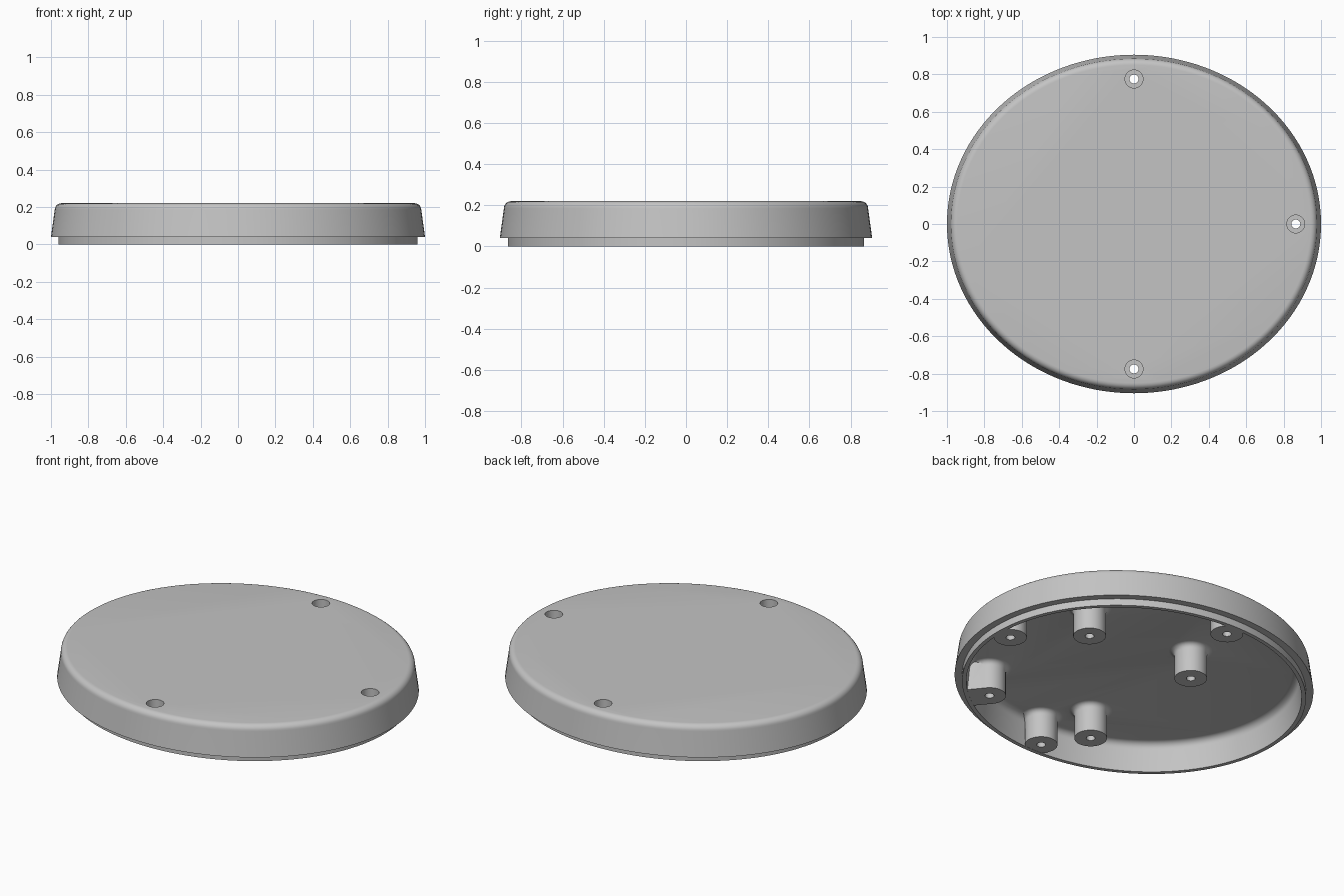
import bpy, bmesh, math
from mathutils import Vector

cube = bpy.data.objects.get("Cube")
if cube:
    bpy.data.objects.remove(cube, do_unlink=True)

HALF_X, HALF_Y = 1.0, 0.905
FLOOR, BOSS_END = 0.17, 0.001
BOSS_R, BORE_R, HEAD_R = 0.088, 0.024, 0.048

grey = bpy.data.materials.new("plain grey")
grey.use_nodes = True
grey.diffuse_color = (0.55, 0.55, 0.55, 1)
grey.node_tree.nodes["Principled BSDF"].inputs["Base Color"].default_value = grey.diffuse_color


def loft(name, rings, segments, centre=(0, 0)):
    """Closed solid through stacked ellipses given as (rx, ry, z), bottom to top."""
    bm = bmesh.new()
    loops = []
    for rx, ry, z in rings:
        angles = [math.tau * i / segments for i in range(segments)]
        loops.append([bm.verts.new((centre[0] + rx * math.cos(t),
                                    centre[1] + ry * math.sin(t), z)) for t in angles])
    for low, high in zip(loops, loops[1:]):
        for i in range(segments):
            j = (i + 1) % segments
            bm.faces.new((low[i], low[j], high[j], high[i]))
    bm.faces.new(loops[0][::-1])
    bm.faces.new(loops[-1])
    bmesh.ops.recalc_face_normals(bm, faces=bm.faces[:])
    return make(name, bm)


def make(name, bm):
    mesh = bpy.data.meshes.new(name)
    bm.to_mesh(mesh)
    bm.free()
    mesh.materials.append(grey)
    obj = bpy.data.objects.new(name, mesh)
    bpy.context.collection.objects.link(obj)
    return obj


def oval(name, profile):
    """Oval solid from (inset, z) points."""
    return loft(name, [(HALF_X - d, HALF_Y - d, z) for d, z in profile], 128)


def post(name, centre, profile):
    """Round solid from (radius, z) points."""
    return loft(name, [(r, r, z) for r, z in profile], 32, centre)


def subtract(target, cutter):
    mod = target.modifiers.new("cut", "BOOLEAN")
    mod.operation, mod.solver, mod.object = "DIFFERENCE", "EXACT", cutter
    bpy.context.view_layer.objects.active = target
    bpy.ops.object.modifier_apply(modifier=mod.name)
    bpy.data.objects.remove(cutter, do_unlink=True)


def fillet(inset, z, size_d, size_z, steps=6):
    """Rounded corner from a wall point, turning inward and up."""
    arc = [math.pi / 2 * i / steps for i in range(steps + 1)]
    return [(inset + size_d * (1 - math.cos(t)), z + size_z * math.sin(t)) for t in arc]


# Drafted outer body with a stepped lip underneath
cover = oval("cover", [(0.04, 0), (0.04, 0.04), (0, 0.04)] + fillet(0.02, 0.185, 0.035, 0.035))

# Hollow inside, rounded where wall meets floor
cavity = oval("cavity", [(0.063, -0.03), (0.063, 0)] + fillet(0.075, FLOOR - 0.04, 0.04, 0.04))

screws = [(0, 0.775), (0, -0.775), (0.865, 0)]
standoffs = [(x, y) for x in (-0.158, 0.55) for y in (0.285, -0.55)]

# Bosses with flared roots are left standing in the hollow
flare = [(2 * BOSS_R + 0.03 - r, z) for r, z in
         [(BOSS_R + 0.03 - d, z) for d, z in fillet(0, FLOOR - 0.03, 0.03, 0.03)]]
root = [(BOSS_R + 0.03 * (1 - math.cos(t)), FLOOR - 0.03 + 0.03 * math.sin(t))
        for t in [math.pi / 2 * i / 5 for i in range(6)]]
for spot in screws + standoffs:
    subtract(cavity, post("boss", spot, [(BOSS_R, BOSS_END)] + root + [(BOSS_R + 0.03, FLOOR + 0.03)]))

# The corner standoff is tied to the wall by a web
corner = Vector((0.55, -0.55))
out = Vector((corner.x / HALF_X ** 2, corner.y / HALF_Y ** 2)).normalized()
bm = bmesh.new()
bmesh.ops.create_cube(bm, size=1)
length, height = 0.2, FLOOR + 0.03 - BOSS_END
bmesh.ops.scale(bm, verts=bm.verts[:], vec=(length, 2 * BOSS_R - 0.002, height))
web = make("web", bm)
middle = corner + out * length / 2
web.location = (middle.x, middle.y, BOSS_END + height / 2)
web.rotation_euler.z = math.atan2(out.y, out.x)
bpy.context.view_layer.update()
subtract(cavity, web)

subtract(cover, cavity)

# Stepped screw holes right through, blind holes in the standoffs
for spot in screws:
    subtract(cover, post("screw_hole", spot, [(BORE_R, -0.05), (BORE_R, 0.12),
                                              (HEAD_R, 0.12), (HEAD_R, 0.3)]))
for spot in standoffs:
    subtract(cover, post("blind_hole", spot, [(BORE_R, -0.05), (BORE_R, 0.13)]))

bpy.ops.object.select_all(action="DESELECT")
cover.select_set(True)
bpy.context.view_layer.objects.active = cover
bpy.ops.object.shade_smooth_by_angle(angle=math.radians(35))
